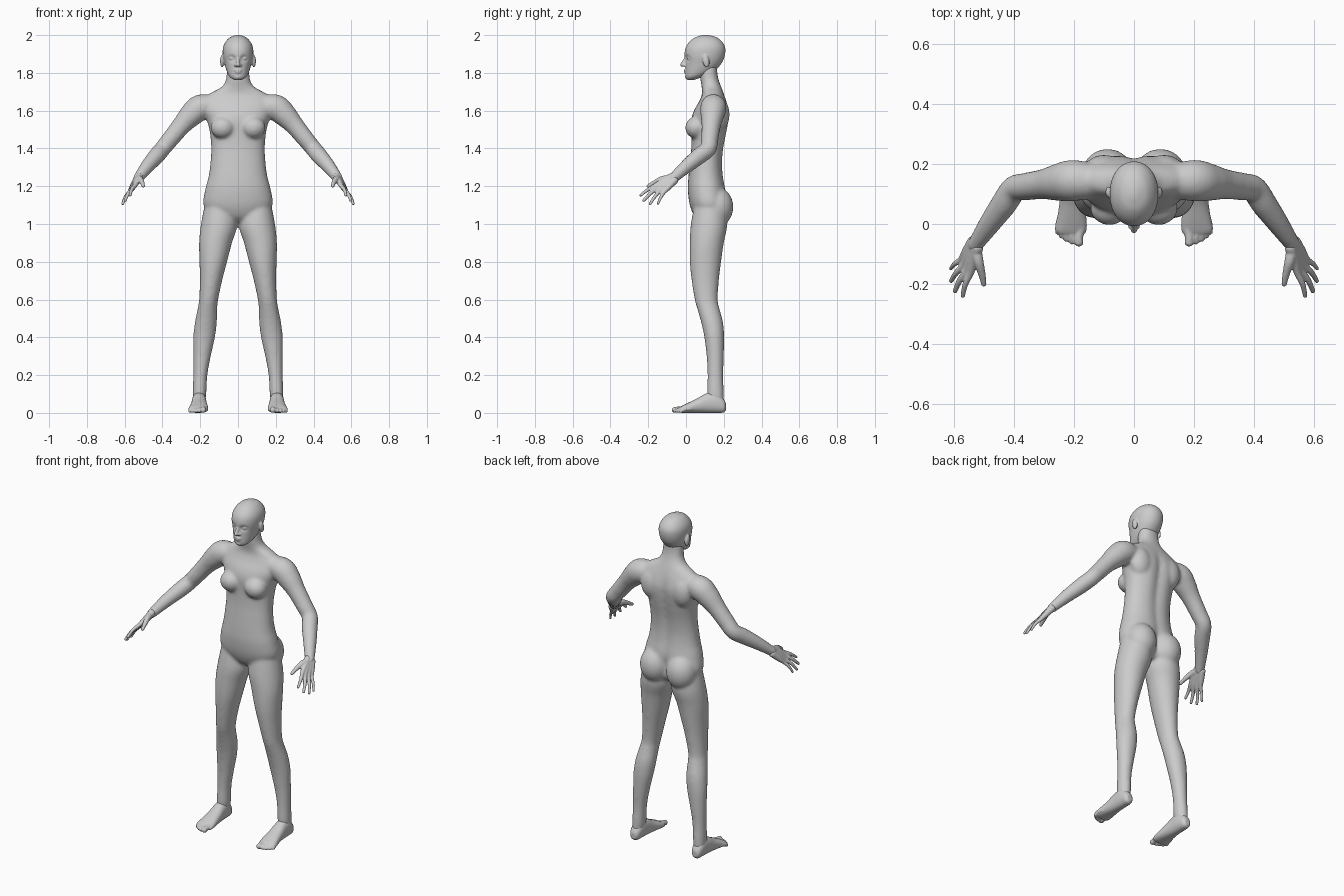
import bpy, bmesh, math
from mathutils import Vector, Matrix


def spline(rows, n=6):
    """Catmull-Rom interpolation through rows of numbers."""
    out = []
    for i in range(len(rows) - 1):
        p = [rows[max(0, min(len(rows) - 1, i + k))] for k in (-1, 0, 1, 2)]
        for j in range(n):
            t = j / n
            out.append([0.5 * (2 * b + (c - a) * t + (2 * a - 5 * b + 4 * c - d) * t * t
                               + (3 * b - a - 3 * c + d) * t ** 3) for a, b, c, d in zip(*p)])
    return out + [list(rows[-1])]


def skin(bm, rings):
    loops = [[bm.verts.new(c) for c in r] for r in rings]
    for a, b in zip(loops, loops[1:]):
        for k in range(len(a)):
            m = (k + 1) % len(a)
            bm.faces.new((a[k], a[m], b[m], b[k]))
    bm.faces.new(loops[0])
    bm.faces.new(loops[-1])
    return [v for l in loops for v in l]


def slabs(bm, rows, side=1, upright=True, power=0.9, segs=40):
    """Rows: station, x min/max, depth (or height) min/max, back groove."""
    rings = []
    for t, a0, a1, b0, b1, g in spline(rows):
        ring = []
        for k in range(segs):
            c, s = math.cos(math.tau * k / segs), math.sin(math.tau * k / segs)
            a = (a0 + a1) / 2 + (a1 - a0) / 2 * math.copysign(abs(c) ** power, c)
            b = (b0 + b1) / 2 + (b1 - b0) / 2 * math.copysign(abs(s) ** power, s)
            if s > 0:
                b -= g * math.exp(-(a / 0.03) ** 2)
            ring.append((side * a, b, t) if upright else (side * a, t, b))
        rings.append(ring)
    return skin(bm, rings)


def ball(bm, centre, radii, tilt=0):
    m = Matrix.Translation(centre) @ Matrix.Rotation(tilt, 4, 'X') @ Matrix.Diagonal((*radii, 1))
    bmesh.ops.create_uvsphere(bm, u_segments=24, v_segments=16, radius=1, matrix=m)


def tube(bm, rows, side=1, segs=20):
    """Round tube through (x, y, z, radius) with ball ends."""
    pts = [(Vector((side * x, y, z)), r) for x, y, z, r in spline(rows)]
    rings = []
    for i, (p, r) in enumerate(pts):
        d = (pts[min(i + 1, len(pts) - 1)][0] - pts[max(i - 1, 0)][0]).normalized()
        u = d.cross(Vector((1, 0, 0))).normalized()
        v = d.cross(u)
        rings.append([p + r * (u * math.cos(math.tau * k / segs) + v * math.sin(math.tau * k / segs))
                      for k in range(segs)])
    skin(bm, rings)
    for p, r in (pts[0], pts[-1]):
        ball(bm, p, (r, r, r))


def finish(bm, name, voxel, smooth):
    """Fuse the overlapping volumes into one smooth skin."""
    bmesh.ops.recalc_face_normals(bm, faces=bm.faces)
    me = bpy.data.meshes.new(name)
    bm.to_mesh(me)
    bm.free()
    ob = bpy.data.objects.new(name, me)
    bpy.context.collection.objects.link(ob)
    me.polygons.foreach_set("use_smooth", [True] * len(me.polygons))
    r = ob.modifiers.new("fuse", 'REMESH')
    r.mode, r.voxel_size, r.use_smooth_shade = 'VOXEL', voxel, True
    s = ob.modifiers.new("soften", 'SMOOTH')
    s.factor, s.iterations = 0.5, smooth


# Torso with neck: z, half width, front, back, spine groove
torso = [(1.01, .06, .08, .17, 0), (1.04, .14, .045, .21, .02), (1.1, .183, .02, .222, .03),
         (1.18, .174, .01, .212, .012), (1.25, .156, .013, .2, .01), (1.32, .146, .02, .195, .01),
         (1.4, .142, .028, .202, .013), (1.48, .148, .03, .218, .015), (1.55, .165, .028, .23, .016),
         (1.6, .185, .042, .23, .013), (1.65, .19, .07, .216, .006), (1.69, .15, .085, .2, 0),
         (1.725, .088, .083, .187, 0), (1.76, .065, .077, .174, 0), (1.8, .06, .075, .166, 0),
         (1.85, .055, .08, .165, 0)]
body = bmesh.new()
slabs(body, [(z, -w, w, f, b, g) for z, w, f, b, g in torso])

# Leg: z, inner, outer, front, back
leg = [(1.13, .03, .17, .05, .2), (1.0, .004, .196, .026, .218), (.9, .032, .206, .02, .2),
       (.8, .058, .204, .02, .186), (.7, .084, .202, .03, .174), (.6, .105, .206, .046, .168),
       (.55, .11, .214, .06, .178), (.48, .112, .228, .08, .196), (.4, .122, .237, .097, .202),
       (.3, .144, .237, .109, .2), (.2, .162, .237, .114, .197), (.1, .168, .24, .112, .2),
       (.04, .178, .236, .12, .2)]
arm = [(.11, .14, 1.625, .055), (.195, .145, 1.618, .069), (.245, .14, 1.58, .064),
       (.3, .133, 1.52, .051), (.36, .125, 1.447, .046), (.4, .117, 1.398, .044),
       (.432, .07, 1.36, .044), (.48, .003, 1.305, .037), (.53, -.07, 1.24, .027)]
for s in (1, -1):
    slabs(body, [(*r, 0) for r in leg], s, power=1)
    tube(body, arm, s, 28)
    ball(body, (s * .082, .052, 1.51), (.064, .056, .058))       # chest
    ball(body, (s * .088, .163, 1.09), (.088, .088, .105))       # buttock
    ball(body, (s * .1, .175, 1.58), (.07, .056, .09))           # shoulder blade
finish(body, "body", .009, 8)

# Head: z, half width, front, back
skull = [(1.763, .022, .006, .045), (1.78, .045, -.002, .09), (1.81, .06, -.004, .15),
         (1.85, .072, -.003, .188), (1.89, .08, -.008, .205), (1.93, .08, -.003, .208),
         (1.96, .069, .014, .195), (1.985, .047, .043, .168), (1.997, .022, .075, .135),
         (2.001, .006, .095, .115)]
head = bmesh.new()
for v in slabs(head, [(z, -w, w, f, b, 0) for z, w, f, b in skull], segs=64, power=.95):
    if v.co.y < .08:                                             # eye sockets
        v.co.y += .016 * math.exp(-((abs(v.co.x) - .032) / .017) ** 2 - ((v.co.z - 1.876) / .014) ** 2)
tube(head, [(0, .004, 1.885, .008), (0, -.01, 1.862, .009), (0, -.021, 1.843, .0105)])
ball(head, (0, .001, 1.814), (.022, .013, .006))                 # upper lip
ball(head, (0, .002, 1.803), (.019, .013, .006))                 # lower lip
ball(head, (0, .012, 1.779), (.022, .017, .014))                 # chin
for s in (1, -1):
    ball(head, (s * .011, -.007, 1.84), (.009, .011, .008))      # nostril
    ball(head, (s * .032, .019, 1.876), (.015, .014, .009))      # eye
    ball(head, (s * .084, .106, 1.862), (.011, .018, .034), .2)  # ear
finish(head, "head", .0045, 3)

# Hands: knuckle, fingertip, fingertip radius
fingers = [((.546, -.164, 1.203), (.571, -.24, 1.152), .0085),
           ((.557, -.153, 1.19), (.597, -.224, 1.125), .009),
           ((.568, -.137, 1.177), (.61, -.19, 1.107), .0085),
           ((.576, -.117, 1.168), (.611, -.149, 1.107), .0075)]
wrist, outward = Vector((.53, -.07, 1.24)), Vector((.8, -.09, .59))
across = Vector((-.5, -.64, .58))
for s, name in ((1, "left_hand"), (-1, "right_hand")):
    hand = bmesh.new()
    for i, (k, t, r) in enumerate(fingers):
        k, t = Vector(k), Vector(t)
        base = wrist + across * (.015 - .01 * i)
        tube(hand, [(*base, .02), (*base.lerp(k, .55), .016), (*k, r + .0035),
                    (*(k.lerp(t, .5) + outward * .006), r + .001), (*t, r - .001)], s)
    tube(hand, [(.528, -.085, 1.24, .02), (.519, -.125, 1.237, .017),
                (.508, -.165, 1.22, .0125), (.501, -.2, 1.201, .009)], s)
    finish(hand, name, .004, 2)

# Feet: y, inner, outer, sole, top
foot = [(.212, .192, .222, .015, .05), (.198, .178, .235, .002, .075), (.16, .17, .242, 0, .11),
        (.11, .167, .245, 0, .104), (.06, .163, .25, 0, .077), (.01, .158, .258, 0, .053),
        (-.02, .158, .262, 0, .038), (-.033, .163, .254, .004, .03)]
toes = [(.177, .184, -.06, .0155), (.2, .207, -.058, .0105), (.217, .225, -.05, .01),
        (.233, .241, -.039, .0098), (.247, .254, -.026, .0095)]
for s, name in ((1, "left_foot"), (-1, "right_foot")):
    f = bmesh.new()
    slabs(f, [(*r, 0) for r in foot], s, upright=False)
    for x0, x1, y, r in toes:
        tube(f, [(x0, y + .05, .022, r), (x1, y + .02, .019, r * .95), (x1, y, r, r)], s)
    finish(f, name, .0045, 2)
